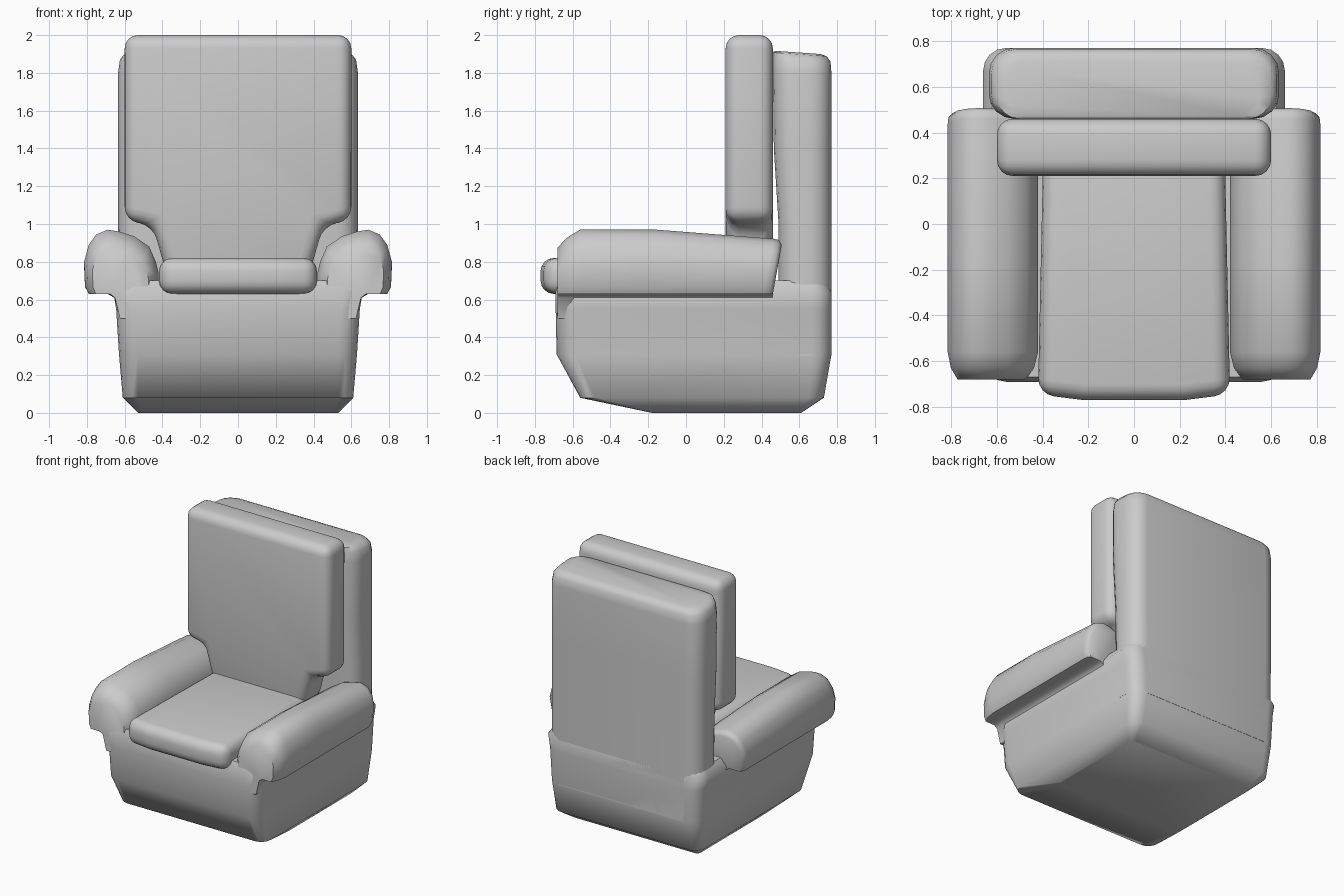
import bpy, bmesh, math
from mathutils import Vector

if "Cube" in bpy.data.objects:
    bpy.data.objects.remove(bpy.data.objects["Cube"])


def finish(name, bm, angle=50):
    bmesh.ops.recalc_face_normals(bm, faces=bm.faces[:])
    me = bpy.data.meshes.new(name)
    bm.to_mesh(me)
    bm.free()
    ob = bpy.data.objects.new(name, me)
    bpy.context.collection.objects.link(ob)
    bpy.ops.object.select_all(action='DESELECT')
    ob.select_set(True)
    bpy.context.view_layer.objects.active = ob
    bpy.ops.object.shade_smooth_by_angle(angle=math.radians(angle))
    return ob


def loft(name, rings, angle=50):
    bm = bmesh.new()
    loops = [[bm.verts.new(p) for p in r] for r in rings]
    n = len(loops[0])
    for a, b in zip(loops, loops[1:]):
        for i in range(n):
            j = (i + 1) % n
            bm.faces.new((a[i], a[j], b[j], b[i]))
    bm.faces.new(loops[0])
    bm.faces.new(loops[-1])
    return finish(name, bm, angle)


def rounded_ring(z, hx, y0, y1, r, tilt=0.0, seg=4):
    # Horizontal rectangle with rounded corners; tilt raises the front edge
    pts = []
    for cx, cy, start in ((hx - r, y1 - r, 0), (r - hx, y1 - r, 90),
                          (r - hx, y0 + r, 180), (hx - r, y0 + r, 270)):
        for k in range(seg + 1):
            a = math.radians(start + 90 * k / seg)
            y = cy + r * math.sin(a)
            pts.append((cx + r * math.cos(a), y, z + tilt * (y1 - y)))
    return pts


def cushion(name, profile, direction, width):
    # Extruded outline with soft rounded edges
    bm = bmesh.new()
    f = bm.faces.new([bm.verts.new(p) for p in profile])
    ext = bmesh.ops.extrude_face_region(bm, geom=[f], use_keep_orig=True)
    verts = [v for v in ext['geom'] if isinstance(v, bmesh.types.BMVert)]
    bmesh.ops.translate(bm, verts=verts, vec=Vector(direction))
    bmesh.ops.recalc_face_normals(bm, faces=bm.faces[:])
    edges = [e for e in bm.edges if e.calc_face_angle(0) > math.radians(30)]
    bmesh.ops.bevel(bm, geom=edges, offset=width, segments=4, profile=0.5,
                    affect='EDGES', clamp_overlap=True)
    return finish(name, bm)


def mirrored(half):
    return half + [(-p[0],) + p[1:] for p in reversed(half)]


# Base body, tapering in at the foot
loft("base", [rounded_ring(*r) for r in (
    (0.00, 0.53, -0.18, 0.61, 0.03),
    (0.08, 0.61, -0.56, 0.73, 0.08),
    (0.31, 0.63, -0.685, 0.77, 0.10),
    (0.55, 0.645, -0.69, 0.77, 0.10),
    (0.64, 0.66, -0.69, 0.77, 0.10),
    (0.70, 0.62, -0.67, 0.75, 0.10))])

# Tall back frame
loft("back_frame", [rounded_ring(*r) for r in (
    (0.30, 0.63, 0.49, 0.77, 0.11),
    (1.00, 0.635, 0.49, 0.77, 0.11),
    (1.40, 0.635, 0.465, 0.77, 0.11),
    (1.80, 0.635, 0.46, 0.77, 0.11),
    (1.86, 0.625, 0.46, 0.765, 0.11, 0.05),
    (1.888, 0.60, 0.46, 0.745, 0.10, 0.07),
    (1.90, 0.55, 0.47, 0.71, 0.08, 0.07))])

# Back cushion with a narrow lower tongue between the arms
cushion("back_cushion",
        mirrored([(0.60, 0.21, 2.0), (0.60, 0.21, 1.02), (0.45, 0.21, 0.99),
                  (0.38, 0.21, 0.74)]), (0, 0.25, 0), 0.07)

# Seat cushion
cushion("seat_cushion",
        mirrored([(0.22, -0.77, 0.63), (0.42, -0.745, 0.63), (0.395, 0.40, 0.63)]),
        (0, 0, 0.19), 0.07)

# Rolled arms: rounded section swept backwards
section = [(0.62, 0.50), (0.655, 0.61), (0.69, 0.63), (0.79, 0.63), (0.81, 0.67),
           (0.815, 0.80), (0.79, 0.89), (0.75, 0.945), (0.69, 0.97), (0.63, 0.96),
           (0.55, 0.935), (0.47, 0.88), (0.435, 0.80), (0.42, 0.74), (0.42, 0.50)]


def arm_ring(y, scale_x, scale_top, lean=0.0):
    ring = []
    for x, z in section:
        zz = 0.65 + (z - 0.65) * scale_top if z > 0.65 else z
        ring.append((0.64 + (x - 0.64) * scale_x, y + lean * (zz - 0.63), zz))
    return ring


arm = loft("arm", [arm_ring(-0.68, 0.75, 0.70), arm_ring(-0.63, 0.92, 0.87),
                   arm_ring(-0.56, 1.0, 1.0), arm_ring(-0.16, 1.0, 1.0),
                   arm_ring(0.41, 1.0, 0.85, 0.18), arm_ring(0.44, 0.98, 0.83, 0.18),
                   arm_ring(0.46, 0.88, 0.75, 0.18)])
mod = arm.modifiers.new("mirror", 'MIRROR')
mod.use_axis[0] = True
